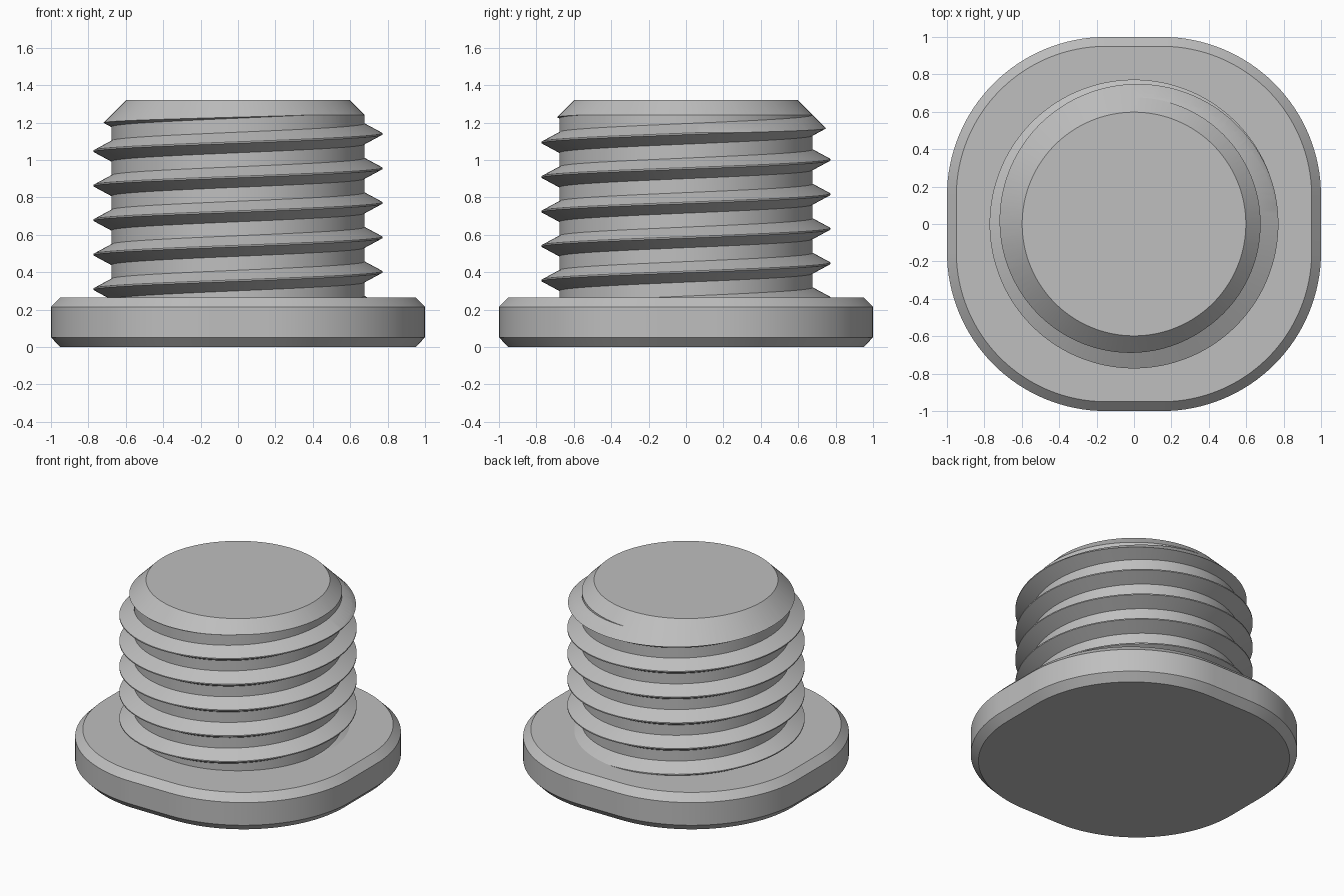
import bpy, bmesh
from math import sin, cos, pi, tau, radians

cube = bpy.data.objects.get("Cube")
if cube:
    bpy.data.objects.remove(cube)

metal = bpy.data.materials.new("plain grey metal")
grey = (0.52, 0.52, 0.52, 1)
metal.use_nodes = True
metal.diffuse_color = grey
metal.node_tree.nodes["Principled BSDF"].inputs["Base Color"].default_value = grey


def make_object(name, bm):
    bmesh.ops.recalc_face_normals(bm, faces=bm.faces)
    mesh = bpy.data.meshes.new(name)
    bm.to_mesh(mesh)
    bm.free()
    mesh.materials.append(metal)
    obj = bpy.data.objects.new(name, mesh)
    bpy.context.collection.objects.link(obj)
    return obj


def select(obj):
    bpy.ops.object.select_all(action='DESELECT')
    bpy.context.view_layer.objects.active = obj
    obj.select_set(True)


def loft(name, loops):
    """Skin a stack of equal-length point loops and cap both ends."""
    bm = bmesh.new()
    rings = [[bm.verts.new(p) for p in loop] for loop in loops]
    n = len(rings[0])
    for low, high in zip(rings, rings[1:]):
        for i in range(n):
            j = (i + 1) % n
            bm.faces.new((low[i], low[j], high[j], high[i]))
    bm.faces.new(rings[0])
    bm.faces.new(rings[-1])
    return make_object(name, bm)


def rounded_square(centre, radius, z, steps=32):
    points = []
    for corner, (sx, sy) in enumerate(((1, 1), (-1, 1), (-1, -1), (1, -1))):
        for s in range(steps + 1):
            a = (corner + s / steps) * pi / 2
            points.append((sx * centre + radius * cos(a), sy * centre + radius * sin(a), z))
    return points


def circle(radius, z, n=128):
    return [(radius * cos(tau * i / n), radius * sin(tau * i / n), z) for i in range(n)]


# Chamfered flange with four flats
flange = loft("flange", [rounded_square(0.15, r, z) for r, z in
                         ((0.80, 0), (0.85, 0.052), (0.85, 0.215), (0.80, 0.265))])

# Threaded shaft: a helical sheet whose seam joins one pitch higher
PITCH, SEGMENTS, TURNS, START = 0.1845, 128, 9, 0.033
PROFILE = ((-0.055, 0.677), (-0.004, 0.772), (0.004, 0.772), (0.055, 0.677))
STEP = len(PROFILE)
bm = bmesh.new()
columns = []
for c in range(SEGMENTS):
    a = tau * c / SEGMENTS
    rise = START + PITCH * c / SEGMENTS
    # the first column has one extra pitch for the seam to meet
    columns.append([bm.verts.new((r * cos(a), r * sin(a), rise + PITCH * t + dz))
                    for t in range(TURNS + (c == 0)) for dz, r in PROFILE])
for c in range(SEGMENTS):
    left = columns[c]
    right = columns[c + 1] if c + 1 < SEGMENTS else columns[0][STEP:]
    for i in range(TURNS * STEP - 1):
        bm.faces.new((left[i], right[i], right[i + 1], left[i + 1]))

# Close the helix ends with fans
middle = START + PITCH * TURNS / 2
rims = [e for e in bm.edges if e.is_boundary]
for top in (False, True):
    hub = bm.verts.new((0, 0, START + PITCH * TURNS if top else START))
    for e in rims:
        if (e.verts[0].co.z > middle) == top:
            bm.faces.new((e.verts[0], e.verts[1], hub))
shaft = make_object("threaded_shaft", bm)

# Trim the shaft to its height and bevelled tip
trim = loft("tip_trim", [circle(r, z) for r, z in ((0.9, 0.22), (0.9, 1.018), (0.598, 1.32))])
trim.hide_render = True
cut = shaft.modifiers.new("trim", 'BOOLEAN')
cut.operation = 'INTERSECT'
cut.solver = 'EXACT'
cut.object = trim
select(shaft)
bpy.ops.object.modifier_apply(modifier=cut.name)
bpy.data.objects.remove(trim)

for obj in (flange, shaft):
    select(obj)
    bpy.ops.object.shade_smooth_by_angle(angle=radians(25))
